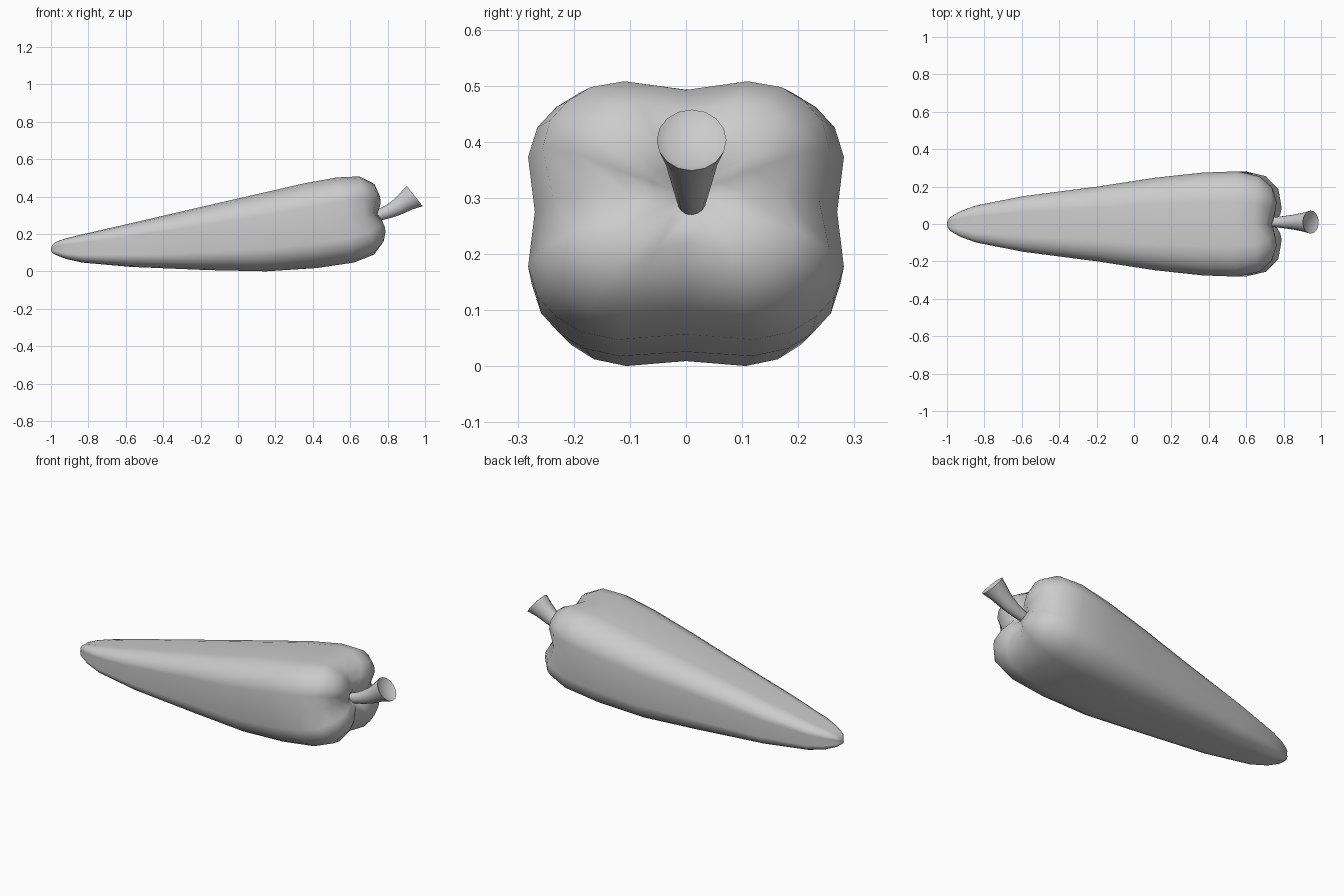
import bpy, bmesh, math
from mathutils import Vector

if "Cube" in bpy.data.objects:
    bpy.data.objects.remove(bpy.data.objects["Cube"])


def loft(name, rings, start, end, angle):
    """Skin closed rings and cap both ends with a fan to a point."""
    bm = bmesh.new()
    vs = [[bm.verts.new(p) for p in r] for r in rings]
    n = len(vs[0])
    for a, b in zip(vs, vs[1:]):
        for i in range(n):
            bm.faces.new((a[i], a[(i + 1) % n], b[(i + 1) % n], b[i]))
    for ring, tip in ((vs[0], start), (vs[-1], end)):
        c = bm.verts.new(tip)
        for i in range(n):
            bm.faces.new((ring[i], ring[(i + 1) % n], c))
    bmesh.ops.recalc_face_normals(bm, faces=bm.faces)
    me = bpy.data.meshes.new(name)
    bm.to_mesh(me)
    bm.free()
    ob = bpy.data.objects.new(name, me)
    bpy.context.collection.objects.link(ob)
    bpy.ops.object.select_all(action='DESELECT')
    ob.select_set(True)
    bpy.context.view_layer.objects.active = ob
    bpy.ops.object.shade_smooth_by_angle(angle=math.radians(angle))
    return ob


# Four-lobed cross-section: one quarter, turned four times
quarter = [(0.965, 0, 1), (1, .43, .2), (.94, .66, 0),
           (.82, .82, 0), (.66, .94, 0), (.43, 1, .2)]
section = []
for q in range(4):
    for u, v, g in quarter:
        for _ in range(q):
            u, v = -v, u
        section.append((u, v, g))

# Stations: top x, top z, bottom x, bottom z, half width, groove squeeze, groove pull-back
stations = [
    (-.995, .138, -.998, .104, .018, .10, 0),
    (-.98, .155, -.98, .09, .04, .10, 0),
    (-.93, .175, -.92, .066, .07, .08, 0),
    (-.85, .195, -.83, .046, .10, .06, 0),
    (-.60, .252, -.57, .023, .15, .04, 0),
    (-.20, .345, -.16, .006, .202, .03, 0),
    (.10, .413, .15, .0, .248, .01, 0),
    (.35, .47, .42, .018, .275, 0, 0),
    (.53, .503, .62, .047, .282, .01, 0),
    (.65, .51, .73, .088, .258, .05, .01),
    (.73, .473, .78, .15, .20, .10, .03),
    (.757, .41, .79, .205, .125, .12, .035),
    (.75, .355, .77, .26, .06, .05, .015),
    (.72, .322, .732, .288, .02, 0, 0),
]
rings = []
for xt, zt, xb, zb, w, squeeze, pull in stations:
    ring = []
    for u, v, g in section:
        k = 1 - squeeze * g
        t = (v * k + 1) / 2
        ring.append((xb + (xt - xb) * t - pull * g, w * u * k, zb + (zt - zb) * t))
    rings.append(ring)
loft("pepper_body", rings, (-1, 0, .121), (.715, 0, .305), 180)

# Flared, upward-bending stem: x, z, tilt in degrees, radius
path = [(.69, .285, 12, .026), (.75, .30, 16, .030), (.80, .318, 24, .036),
        (.85, .342, 32, .044), (.90, .375, 40, .055), (.945, .403, 38, .069),
        (.936, .397, 38, .052)]
stem = []
for x, z, tilt, r in path:
    a = math.radians(tilt)
    up = Vector((-math.sin(a), 0, math.cos(a)))
    side = Vector((0, .9, 0))
    stem.append([Vector((x, .01, z)) + r * (math.cos(t) * side + math.sin(t) * up)
                 for t in (2 * math.pi * i / 16 for i in range(16))])
loft("stem", stem, (.69, .01, .285), (.934, .01, .395), 50)
